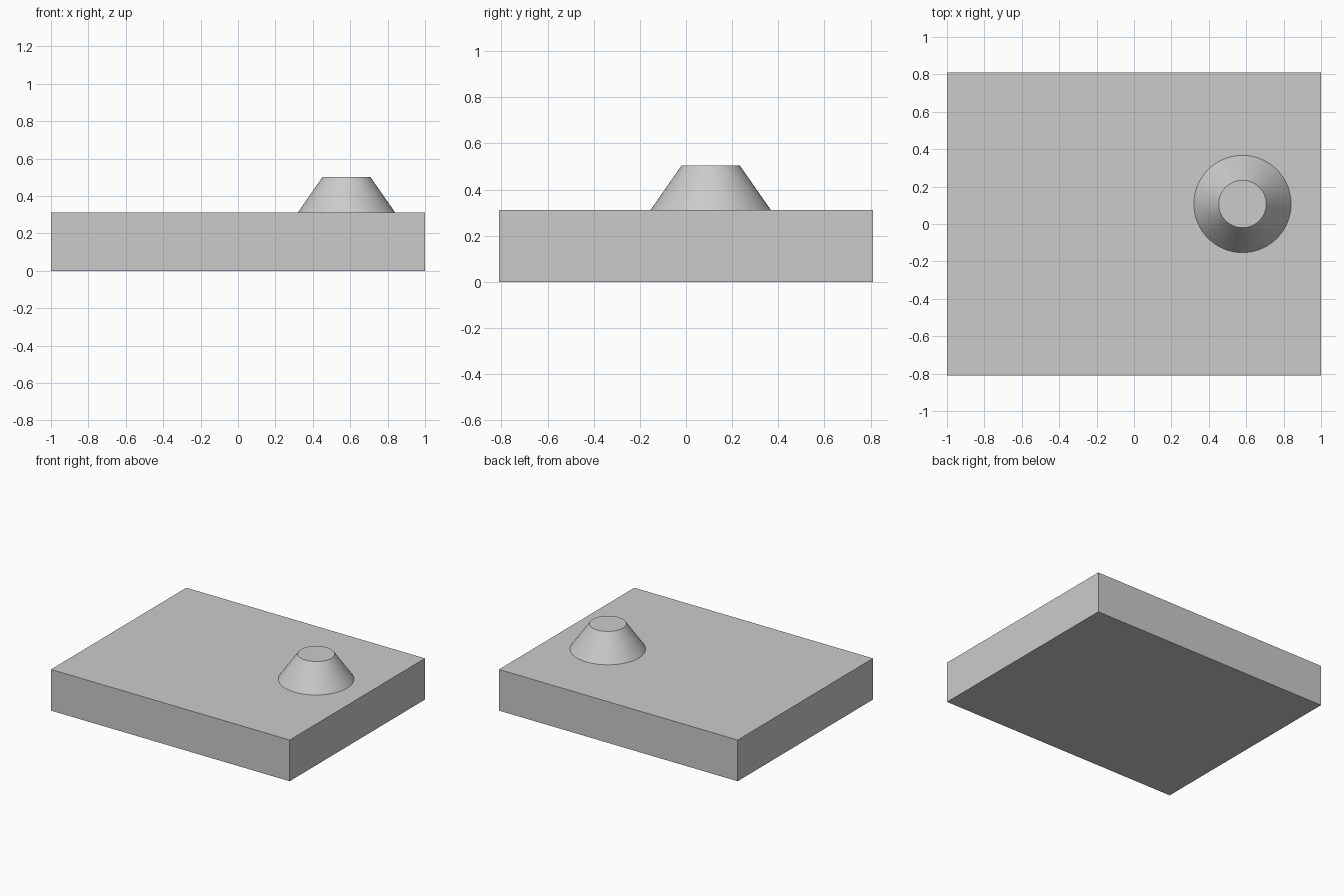
import bpy
import math

cube = bpy.data.objects.get("Cube")
if cube:
    bpy.data.objects.remove(cube, do_unlink=True)

# Single plain grey
grey = bpy.data.materials.new("plain grey")
grey.use_nodes = True
colour = (0.6, 0.6, 0.6, 1)
grey.diffuse_color = colour
grey.node_tree.nodes["Principled BSDF"].inputs["Base Color"].default_value = colour

BASE_TOP = 0.312
PEG_TOP = 0.503


def finish(name):
    obj = bpy.context.object
    obj.name = name
    obj.data.materials.append(grey)
    return obj


# Flat rectangular slab
bpy.ops.mesh.primitive_cube_add(size=1, location=(0, 0, BASE_TOP / 2))
slab = finish("base_slab")
slab.scale = (2, 1.62, BASE_TOP)
bpy.ops.object.transform_apply(location=False, rotation=False, scale=True)

# Smooth truncated cone standing on the slab
bpy.ops.mesh.primitive_cone_add(
    vertices=64, radius1=0.26, radius2=0.127, depth=PEG_TOP - BASE_TOP,
    location=(0.58, 0.107, (BASE_TOP + PEG_TOP) / 2))
finish("tapered_boss")
bpy.ops.object.shade_smooth_by_angle(angle=math.radians(30))
